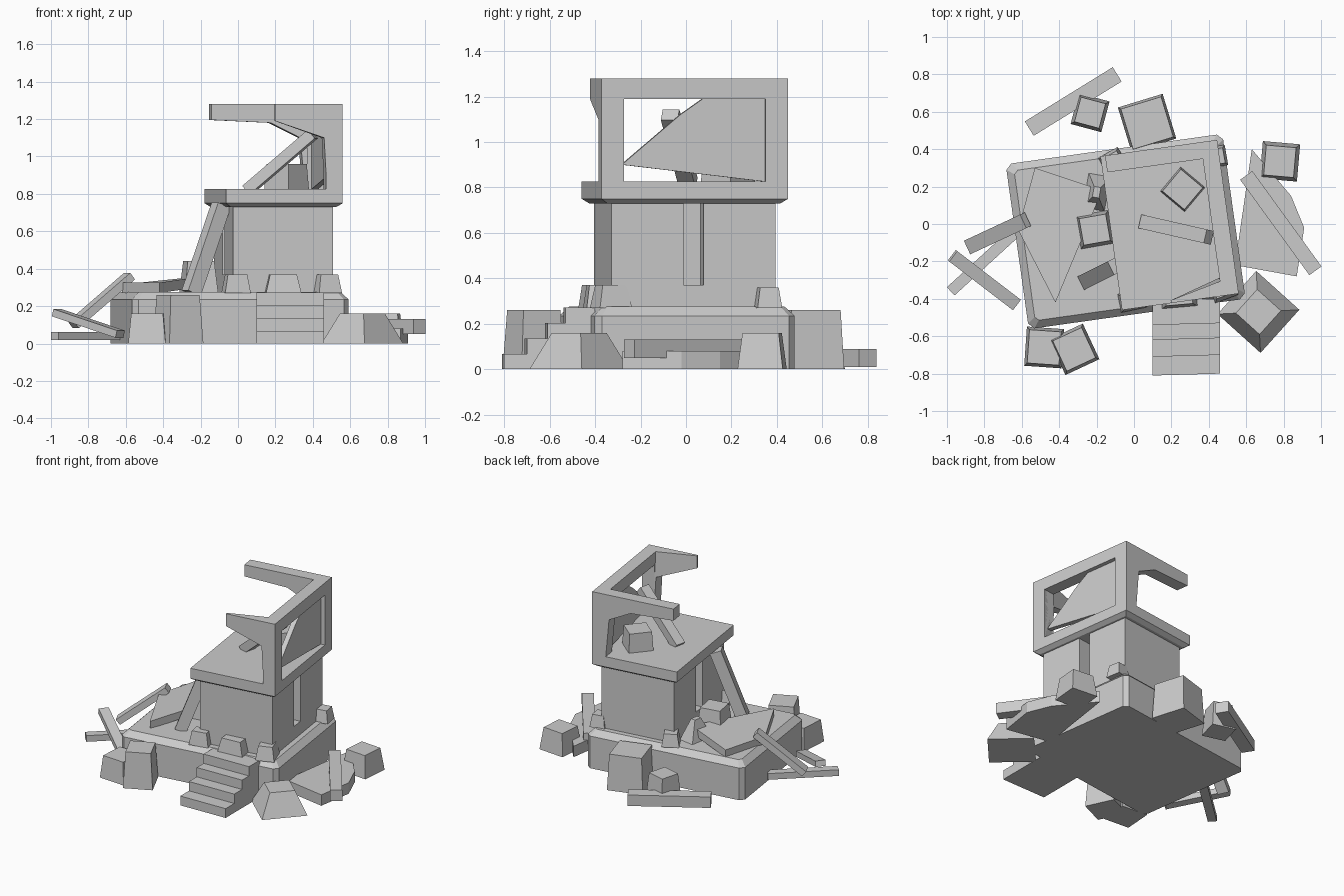
import bpy, bmesh
from math import radians
from mathutils import Matrix, Vector

TURN = radians(8)
HOUSE = Matrix.Translation((0.19, -0.005, 0)) @ Matrix.Rotation(TURN, 4, 'Z')
BASE = Matrix.Translation((-0.045, -0.04, 0)) @ Matrix.Rotation(TURN, 4, 'Z')


def loft(name, rings, matrix=Matrix()):
    """Closed solid through a list of matching point rings."""
    bm = bmesh.new()
    loops = [[bm.verts.new(matrix @ Vector(p)) for p in r] for r in rings]
    n = len(loops[0])
    bm.faces.new(loops[0][::-1])
    bm.faces.new(loops[-1])
    for a, b in zip(loops, loops[1:]):
        for i in range(n):
            j = (i + 1) % n
            bm.faces.new((a[i], a[j], b[j], b[i]))
    bmesh.ops.recalc_face_normals(bm, faces=bm.faces)
    me = bpy.data.meshes.new(name)
    bm.to_mesh(me)
    bm.free()
    ob = bpy.data.objects.new(name, me)
    bpy.context.collection.objects.link(ob)
    return ob


def rect(w, d, z, cut=0.0):
    """Rectangle ring of half sizes w, d with clipped corners."""
    if not cut:
        return [(-w, -d, z), (w, -d, z), (w, d, z), (-w, d, z)]
    return [(-w + cut, -d, z), (w - cut, -d, z), (w, -d + cut, z), (w, d - cut, z),
            (w - cut, d, z), (-w + cut, d, z), (-w, d - cut, z), (-w, -d + cut, z)]


def box(name, x0, x1, y0, y1, z0, z1, m=HOUSE):
    ring = lambda z: [(x0, y0, z), (x1, y0, z), (x1, y1, z), (x0, y1, z)]
    return loft(name, [ring(z0), ring(z1)], m)


def slab(name, outline, z0, z1, m=Matrix()):
    return loft(name, [[(x, y, z) for x, y in outline] for z in (z0, z1)], m)


def chunk(name, x, y, z, w, d, h, turn, top=0.8, shift=(0, 0)):
    """Broken block, narrower at the top."""
    m = Matrix.Translation((x, y, z)) @ Matrix.Rotation(radians(turn), 4, 'Z')
    upper = [(px * top + shift[0], py * top + shift[1], h) for px, py, _ in rect(w / 2, d / 2, 0)]
    return loft(name, [rect(w / 2, d / 2, 0), upper], m)


def plank(name, a, b, w, t):
    """Straight timber from a to b, w wide and t thick."""
    a, b = Vector(a), Vector(b)
    axis = (b - a).normalized()
    side = axis.cross(Vector((0, 0, 1))).normalized() * w / 2
    up = side.cross(axis).normalized() * t / 2
    return loft(name, [[p - side - up, p + side - up, p + side + up, p - side + up] for p in (a, b)])


# Foundation with clipped corners and a chamfered rim
loft("foundation", [rect(0.585, 0.445, 0, 0.03), rect(0.585, 0.445, 0.235, 0.03),
                    rect(0.545, 0.405, 0.275, 0.02)], BASE)

# Ground floor: plinth plus walls with a narrow slit in each side
box("house_plinth", -0.27, 0.27, -0.365, 0.365, 0.26, 0.37)
slab("house_walls", [(-0.27, -0.365), (0.27, -0.365), (0.27, -0.045), (0.17, -0.045),
                     (0.17, 0.045), (0.27, 0.045), (0.27, 0.365), (-0.27, 0.365),
                     (-0.27, 0.045), (-0.17, 0.045), (-0.17, -0.045), (-0.27, -0.045)],
     0.37, 0.735, HOUSE)

# Upper floor slab
loft("upper_floor", [rect(0.285, 0.385, 0.73), rect(0.315, 0.415, 0.75), rect(0.315, 0.415, 0.825)], HOUSE)

# Right upper wall: posts, top beam and a jagged panel left in the window
box("right_beam", 0.225, 0.315, -0.415, 0.415, 1.19, 1.28)
box("right_front_post", 0.225, 0.315, -0.415, -0.315, 0.82, 1.2)
box("right_back_post", 0.225, 0.315, 0.315, 0.415, 0.82, 1.2)
panel = [(-0.32, 0.90), (-0.06, 1.12), (0.04, 1.19), (0.32, 1.19), (0.32, 0.825)]
loft("window_panel", [[(x, y, z) for y, z in panel] for x in (0.25, 0.285)], HOUSE)

# Back upper wall: long beam and broken post
back = [(-0.29, 1.28), (-0.29, 1.195), (0.03, 1.18), (0.19, 1.1), (0.215, 0.82), (0.315, 0.82), (0.315, 1.28)]
loft("back_wall_ruin", [[(x, y, z) for x, z in back] for y in (0.325, 0.415)], HOUSE)

# Front upper wall: short wedge that thins toward its tip
front = [(-0.05, 1.28), (-0.05, 1.19), (0.215, 1.1), (0.23, 0.82), (0.315, 0.82), (0.315, 1.28)]
inner = [-0.40, -0.40, -0.32, -0.315, -0.315, -0.315]
loft("front_wall_ruin", [[(x, -0.415, z) for x, z in front],
                         [(x, y, z) for (x, z), y in zip(front, inner)]], HOUSE)

# Front steps
for i in range(4):
    y0 = (-0.81, -0.71, -0.62, -0.54)[i]
    slab("step_%d" % (i + 1), [(0.10, y0), (0.46, y0 + 0.01), (0.46, -0.4), (0.10, -0.4)],
         0.068 * i, 0.068 * (i + 1))

# Fallen beams
plank("upper_beam", (0.05, 0.01, 0.82), (0.40, -0.07, 1.12), 0.075, 0.06)
plank("leaning_beam", (-0.25, -0.30, 0.27), (-0.09, -0.22, 0.74), 0.08, 0.08)
plank("left_plank_high", (-0.88, -0.12, 0.10), (-0.58, 0.02, 0.36), 0.08, 0.045)
plank("left_plank_mid", (-0.97, -0.17, 0.165), (-0.63, -0.43, 0.05), 0.07, 0.04)
plank("left_plank_low", (-0.98, -0.36, 0.04), (-0.63, -0.04, 0.04), 0.06, 0.045)
plank("back_plank", (-0.56, 0.51, 0.05), (-0.09, 0.80, 0.05), 0.09, 0.08)
plank("right_plank", (0.60, 0.26, 0.09), (0.97, -0.25, 0.09), 0.08, 0.08)

# Tilted wall plate on the terrace, and a broken slab to the right
plate = [(-0.53, 0.30), (-0.62, -0.03), (-0.42, -0.42), (-0.17, 0.18)]
loft("terrace_plate", [[(x, y, z + 0.15 * max(0, x + 0.42)) for x, y in plate]
                       for z in (0.27, 0.325)])
slab("right_slab", [(0.54, -0.22), (0.87, -0.28), (0.91, -0.02), (0.84, 0.15), (0.63, 0.40)], 0, 0.08)

# Rubble: x, y, z, width, depth, height, turn, top scale
rubble = [
    (-0.48, -0.66, 0, 0.20, 0.21, 0.16, -4, 0.85),
    (-0.32, -0.67, 0, 0.20, 0.21, 0.26, 25, 0.85),
    (0.665, -0.47, 0, 0.31, 0.31, 0.16, 48, 0.55),
    (0.78, 0.335, 0, 0.20, 0.20, 0.16, -5, 0.8),
    (0.07, 0.54, 0, 0.25, 0.25, 0.26, 17, 0.9),
    (-0.235, 0.595, 0, 0.17, 0.17, 0.19, -15, 0.8),
    (-0.21, -0.03, 0.27, 0.18, 0.18, 0.17, 10, 0.8),
    (-0.20, 0.17, 0.27, 0.12, 0.19, 0.15, -10, 0.3),
    (-0.01, -0.41, 0.27, 0.14, 0.10, 0.10, 12, 0.75),
    (0.24, -0.39, 0.27, 0.19, 0.11, 0.10, 5, 0.75),
    (0.47, -0.33, 0.27, 0.13, 0.15, 0.10, 20, 0.75),
    (0.44, 0.36, 0.27, 0.11, 0.11, 0.09, 10, 0.75),
    (-0.11, 0.33, 0.27, 0.12, 0.12, 0.09, 30, 0.75),
    (0.26, 0.185, 0.82, 0.17, 0.17, 0.14, 50, 0.9),
]
for i, r in enumerate(rubble):
    chunk("rubble_block_%d" % (i + 1), *r)
